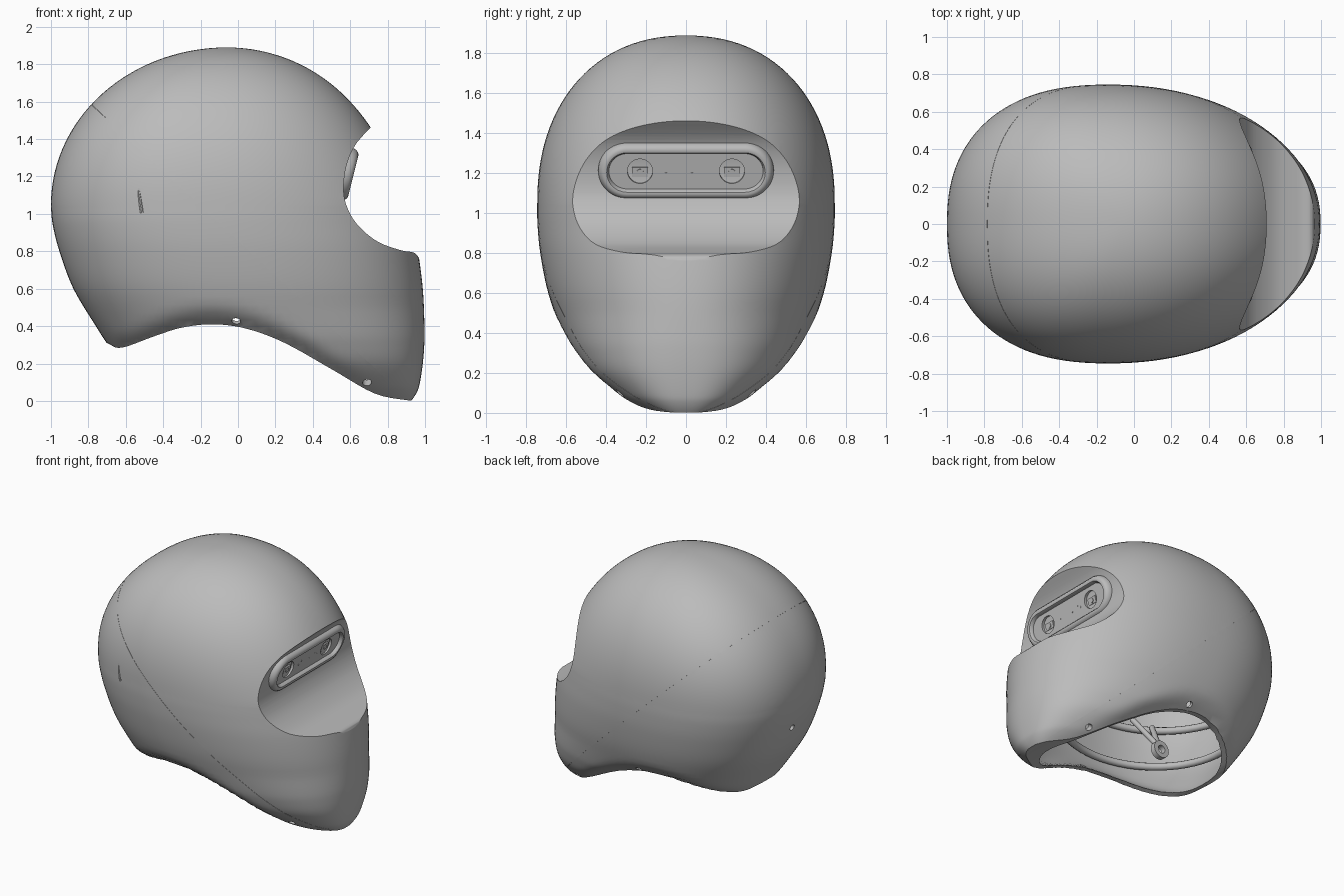
import bpy, bmesh, math
from mathutils import Vector, Matrix

old = bpy.data.objects.get("Cube")
if old:
    bpy.data.objects.remove(old)

grey = bpy.data.materials.new("shell_grey")
grey.use_nodes = True
grey.diffuse_color = (0.5, 0.5, 0.5, 1)
grey.node_tree.nodes["Principled BSDF"].inputs["Base Color"].default_value = (0.5, 0.5, 0.5, 1)


def finish(bm, name):
    bmesh.ops.recalc_face_normals(bm, faces=bm.faces)
    mesh = bpy.data.meshes.new(name)
    bm.to_mesh(mesh)
    bm.free()
    mesh.materials.append(grey)
    ob = bpy.data.objects.new(name, mesh)
    bpy.context.collection.objects.link(ob)
    return ob


def spline(pts, steps):
    """Smooth path through the points."""
    out = []
    for i in range(len(pts) - 1):
        a, b, c, d = (Vector(pts[max(0, min(len(pts) - 1, j))]) for j in range(i - 1, i + 3))
        for k in range(steps):
            t = k / steps
            out.append(0.5 * (2 * b + (c - a) * t + (2 * a - 5 * b + 4 * c - d) * t * t
                              + (3 * b - a - 3 * c + d) * t ** 3))
    return [tuple(p) for p in out] + [tuple(pts[-1])]


def skin(rings, name, tip=None):
    """Bridge equal rings of points; close the ends with a cap or a tip point."""
    bm = bmesh.new()
    rows = [[bm.verts.new(p) for p in r] for r in rings]
    n = len(rows[0])
    for a, b in zip(rows, rows[1:]):
        for i in range(n):
            bm.faces.new((a[i], a[(i + 1) % n], b[(i + 1) % n], b[i]))
    bm.faces.new(rows[0])
    if tip is None:
        bm.faces.new(rows[-1])
    else:
        top = bm.verts.new(tip)
        for i in range(n):
            bm.faces.new((rows[-1][i], rows[-1][(i + 1) % n], top))
    return finish(bm, name)


def prism(pts, name):
    return skin([[(p[0], y, p[1]) for p in pts] for y in (-1.2, 1.2)], name)


def cut(ob, cutter):
    mod = ob.modifiers.new("cut", 'BOOLEAN')
    mod.operation, mod.object, mod.solver = 'DIFFERENCE', cutter, 'EXACT'
    deps = bpy.context.evaluated_depsgraph_get()
    mesh = bpy.data.meshes.new_from_object(ob.evaluated_get(deps))
    ob.modifiers.clear()
    ob.data = mesh
    bpy.data.objects.remove(cutter)


def smooth(ob, angle=32):
    bpy.ops.object.select_all(action='DESELECT')
    ob.select_set(True)
    bpy.context.view_layer.objects.active = ob
    bpy.ops.object.shade_smooth_by_angle(angle=math.radians(angle))


# Face recess and neck line, both as side-view profiles
recess = spline([(.705, 1.458), (.625, 1.365), (.578, 1.25), (.565, 1.12), (.59, 1.02),
                 (.65, .93), (.75, .85), (.87, .806), (.94, .793), (.968, .765)], 6)
recess += [(1.3, .7), (1.3, 2.13)]
neck = [(-1.2, .34)] + spline([
    (-.74, .335), (-.69, .305), (-.62, .285), (-.45, .345), (-.3, .392), (-.13, .41),
    (.05, .385), (.25, .31), (.5, .17), (.73, .04), (.91, .003)], 5) + [(1.2, 0)]

# Lower head sections: height, back, front, half width; the dome above follows rounded arcs
ROWS = spline([
    (-.05, -.40, .87, .13), (0, -.46, .925, .23), (.05, -.50, .958, .325), (.1, -.54, .973, .40),
    (.2, -.62, .988, .51), (.3, -.695, .996, .575), (.4, -.76, .997, .62), (.6, -.88, .988, .69),
    (.8, -.955, .962, .73), (.95, -.992, .93, .744), (1.05, -1.0, .91, .745)], 5)
DOME = 30
for k in range(1, DOME):
    s, c = math.sin(k / DOME * math.pi / 2), math.cos(k / DOME * math.pi / 2)
    ROWS.append((1.05 + .84 * s, -.06 - .94 * c, -.06 + (.87 + .1 * (1 - s) ** 3) * c,
                 .745 * (1 - s ** 2.2) ** (1 / 2.2)))


def neck_height(x):
    for (xa, za), (xb, zb) in zip(neck, neck[1:]):
        if xa <= x <= xb:
            return za + (zb - za) * (x - xa) / (xb - xa)
    return 0


def head(name, inset=0.0, chin=0.0, n=120):
    rings = []
    for z, back, front, w in ROWS:
        back += inset
        front -= inset + chin * max(0, 1 - z / .3)
        w -= inset
        z *= 1 - inset / 1.89
        if w < .02 or front - back < .05:
            continue
        mid = back + .45 * (front - back)
        bluff = 2.15 + max(0, .5 - z)
        ring = []
        for i in range(n):
            a = 2 * math.pi * i / n
            c, s = math.cos(a), math.sin(a)
            p = 2 / (2.35 if c < 0 else bluff)
            x = mid + math.copysign(abs(c) ** p, c) * (front - mid if c > 0 else mid - back)
            # the rim rolls inward near the neck line, fading out at the chin
            roll = max(0, 1 - max(0, z - neck_height(x)) / .11) ** 2
            roll *= max(0, min(1, (.75 - x) / .35))
            ring.append((x, math.copysign(abs(s) ** p, s) * w * (1 - .12 * roll), z))
        rings.append(ring)
    return skin(rings, name, (-.06, 0, 1.89 - inset))


# Hollow shell
shell = head("helmet_shell")
cut(shell, prism(recess, "recess_cutter"))
cavity = head("cavity_cutter", .05, .12)
cut(cavity, prism([(1 + 1.15 * (x - 1), 1.1 + 1.15 * (z - 1.1)) for x, z in recess], "wall_keeper"))
cut(shell, cavity)
cut(shell, prism(neck + [(1.2, -.3), (-1.2, -.3)], "neck_cutter"))

# Fine seam between rear and front shells
g = .0012
seam = prism([(-1.2, 1.972 - g), (1.2, -.26 - g), (1.2, -.26 + g), (-1.2, 1.972 + g)], "seam_cutter")
cut(seam, head("seam_core", .003))
cut(shell, seam)


def rod(name, place, radius, depth, axis, n=24):
    bm = bmesh.new()
    turn = Vector(axis).to_track_quat('Z', 'Y').to_matrix().to_4x4()
    bmesh.ops.create_cone(bm, cap_ends=True, segments=n, radius1=radius, radius2=radius,
                          depth=depth, matrix=Matrix.Translation(place) @ turn)
    return finish(bm, name)


# Mounting holes, rear port and side slot
for s in (1, -1):
    for x, y, z in ((-.01, .57, .44), (.69, .33, .1)):
        cut(shell, rod("hole_cutter", (x, s * y, z), .024, .2, (0, s, -.7)))
cut(shell, rod("port_cutter", (-.95, .07, .8), .022, .2, (1, 0, 0)))
cut(shell, rod("slot_cutter", (-.525, -.70, 1.07), .01, .13, (.15, 0, -1), 8))
smooth(shell)

# Tilted frame for the sensor panel
out = Vector((1, 0, -.25)).normalized()
up = Vector((.25, 0, 1)).normalized()
centre = Vector((.57, 0, 1.215))


def on_panel(y, v, d):
    return centre + Vector((0, y, 0)) + up * v + out * d


def capsule(radius, depth, half=.295, n=24):
    pts = []
    for side in (1, -1):
        for i in range(n + 1):
            a = math.pi * i / n - math.pi / 2
            pts.append(on_panel(side * (half + radius * math.cos(a)), side * radius * math.sin(a), depth))
    return pts


# Sensor panel: rounded rim with a sunken plate
panel = skin([capsule(r, d) for r, d in (
    (.147, -.035), (.144, .012), (.138, .03), (.127, .043), (.113, .048),
    (.102, .046), (.095, .036), (.091, .02))], "sensor_panel")
for y in (-.23, .23):
    cut(panel, rod("lens_cutter", on_panel(y, 0, .018), .063, .05, out, 40))
smooth(panel)

# Lens blocks and pinholes
for side, y in (("left", .23), ("right", -.23)):
    bm = bmesh.new()
    bmesh.ops.create_cube(bm, size=1)
    for v in bm.verts:
        v.co = on_panel(y + v.co.x * .08, v.co.y * .05 - .008, v.co.z * .02)
    finish(bm, side + "_lens_block")
    smooth(rod(side + "_lens", on_panel(y, -.008, .011), .017, .008, out))
for i, y in enumerate((-.1, -.07, .03, .09, .12)):
    rod("pinhole_%d" % i, on_panel(y, -.012 + .02 * (i % 2), .02), .006, .004, out, 10)


def tube(name, pts, radius, closed=False):
    cu = bpy.data.curves.new(name, 'CURVE')
    cu.dimensions, cu.bevel_depth, cu.bevel_resolution = '3D', radius, 3
    sp = cu.splines.new('POLY')
    sp.points.add(len(pts) - 1)
    for p, q in zip(sp.points, pts):
        p.co = (*q, 1)
    sp.use_cyclic_u = closed
    cu.materials.append(grey)
    ob = bpy.data.objects.new(name, cu)
    bpy.context.collection.objects.link(ob)


# Inner suspension: two bands and a hinged arm on each side
for name, z, back, front, w in (("lower_band", .6, -.8, .5, .61), ("upper_band", .95, -.92, .42, .67)):
    mid, reach = (back + front) / 2, (front - back) / 2
    tube(name, [(mid + reach * math.cos(a), w * math.sin(a), z)
                for a in (2 * math.pi * i / 64 for i in range(64))], .027, True)
for side, s in (("left", 1), ("right", -1)):
    for i, x in enumerate((-.6, -.42)):
        tube("%s_arm_%d" % (side, i), [(x, s * .52, .95), (-.52, s * .35, .69)], .02)
    boss = rod(side + "_pivot", (-.52, s * .34, .66), .065, .04, (0, 1, 0), 32)
    cut(boss, rod("pivot_cutter", (-.52, s * .34, .66), .03, .2, (0, 1, 0)))
    smooth(boss)
